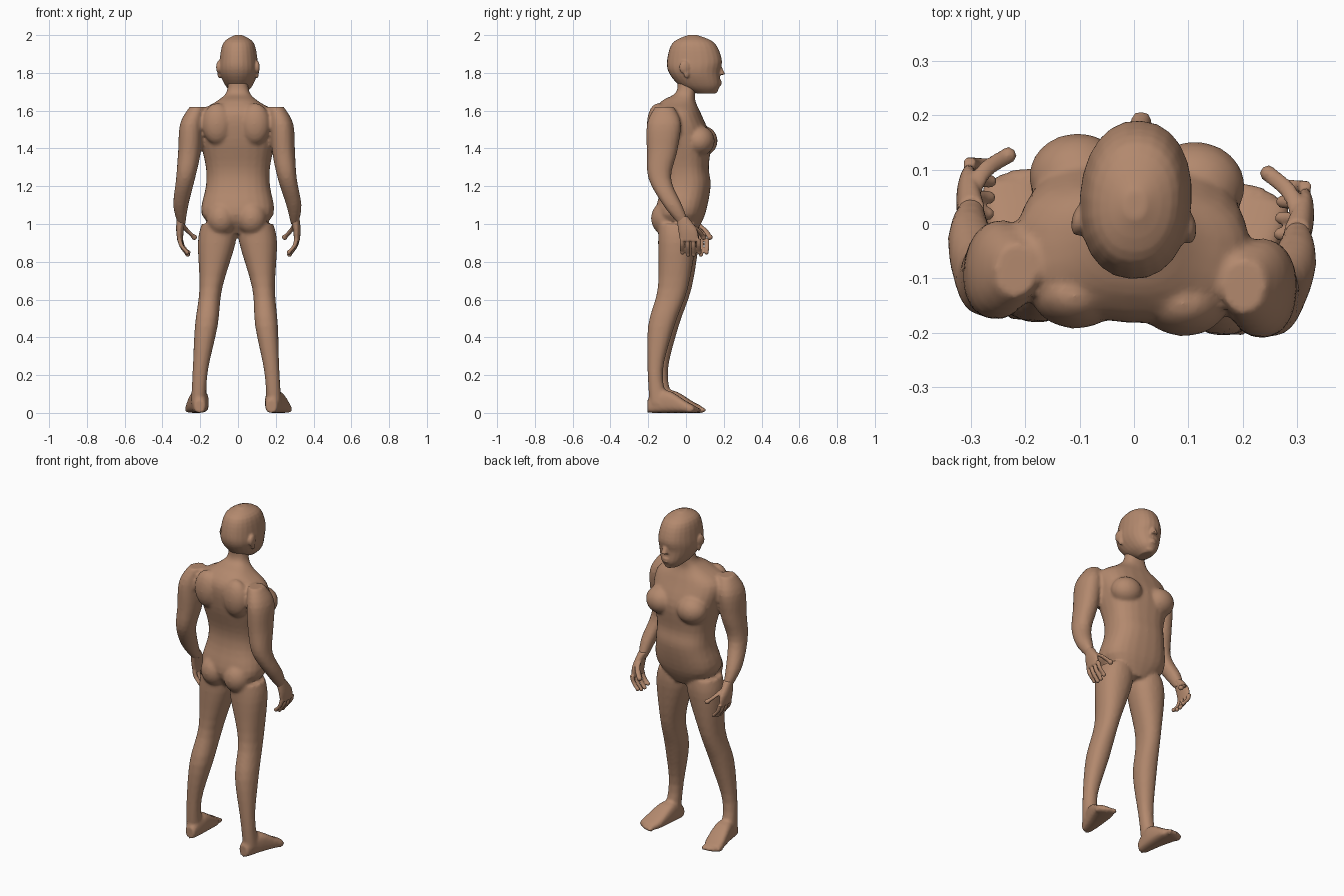
import bpy
import bmesh
from math import cos, sin, pi, copysign
from mathutils import Matrix, Vector

if "Cube" in bpy.data.objects:
    bpy.data.objects.remove(bpy.data.objects["Cube"])

skin = bpy.data.materials.new("warm brown skin")
skin.use_nodes = True
tone = (.45, .25, .155, 1)
skin.diffuse_color = tone
shader = skin.node_tree.nodes["Principled BSDF"]
shader.inputs["Base Color"].default_value = tone
shader.inputs["Roughness"].default_value = .8

SIDES = (1, -1)
TURN = -.07  # the figure stands turned slightly about z


def superellipse(value, power):
    return copysign(abs(value) ** (2 / power), value)


def spline(rings, steps=4):
    """Pass a smooth curve through the sections."""
    points = [Vector(ring) for ring in rings]
    padded = [points[0], *points, points[-1]]
    result = []
    for before, start, end, after in zip(padded, padded[1:], padded[2:], padded[3:]):
        for step in range(steps):
            t = step / steps
            leave, arrive = (end - before) / 2, (after - start) / 2
            gap = end - start
            result.append(start + t * leave
                          + t * t * (3 * gap - 2 * leave - arrive)
                          + t * t * t * (leave + arrive - 2 * gap))
    return result + [points[-1]]


def loft(bm, rings, side=1, power=2.2, upright=False, segments=24):
    """Skin a closed tube over sections of x, y, z, half width and half depth."""
    loops = []
    for x, y, z, width, depth in spline(rings):
        loop = []
        for i in range(segments):
            angle = 2 * pi * i / segments
            across = width * superellipse(cos(angle), power)
            along = depth * superellipse(sin(angle), power)
            offset = Vector((across, 0, along) if upright else (across, along, 0))
            point = Vector((x, y, z)) + offset
            point.x *= side
            loop.append(bm.verts.new(point))
        loops.append(loop)
    for lower, upper in zip(loops, loops[1:]):
        for i in range(segments):
            j = (i + 1) % segments
            bm.faces.new((lower[i], lower[j], upper[j], upper[i]))
    bm.faces.new(loops[0])
    bm.faces.new(loops[-1])


def blob(bm, centre, radii, side=1, tilt=0):
    """Add an ellipsoid, mirrored across the middle when side is negative."""
    x, y, z = centre
    matrix = (Matrix.Translation((x * side, y, z))
              @ Matrix.Rotation(tilt * side, 4, 'Z')
              @ Matrix.Diagonal((*radii, 1)))
    bmesh.ops.create_uvsphere(bm, u_segments=20, v_segments=12, radius=1, matrix=matrix)


def central(rows):
    """Turn height, back, front and half width into sections on the middle line."""
    return [(0, (back + front) / 2, height, width, (front - back) / 2)
            for height, back, front, width in rows]


def digit(bm, joints, radius, side):
    """Add a finger or thumb through its joints."""
    loft(bm, [(*joint, radius, radius) for joint in joints], side, segments=12)
    blob(bm, joints[-1], (radius, radius, radius), side)


def finish(bm, name, voxel, smoothing):
    """Fuse the overlapping forms into one smooth skin."""
    bmesh.ops.recalc_face_normals(bm, faces=bm.faces)
    mesh = bpy.data.meshes.new(name)
    bm.to_mesh(mesh)
    bm.free()
    mesh.materials.append(skin)
    mesh.shade_smooth()
    part = bpy.data.objects.new(name, mesh)
    bpy.context.collection.objects.link(part)
    part.rotation_euler.z = TURN
    fuse = part.modifiers.new("fuse", 'REMESH')
    fuse.mode = 'VOXEL'
    fuse.voxel_size = voxel
    fuse.use_smooth_shade = True
    relax = part.modifiers.new("relax", 'SMOOTH')
    relax.factor = .5
    relax.iterations = smoothing


# Torso and neck
body = bmesh.new()
loft(body, central([
    (.95, -.1, .05, .08), (1.05, -.16, .1, .19), (1.2, -.13, .13, .17),
    (1.3, -.13, .12, .17), (1.45, -.17, .13, .2), (1.58, -.18, .08, .21),
    (1.65, -.13, .05, .11), (1.7, -.05, .05, .06), (1.8, -.05, .06, .05)]), power=2.5)

for side in SIDES:
    # Chest, shoulder blades and buttocks
    blob(body, (.11, .08, 1.44), (.09, .08, .08), side, -.1)
    blob(body, (.1, -.14, 1.53), (.08, .06, .11), side)
    blob(body, (.08, -.1, 1.03), (.08, .08, .09), side)

    # Shoulder, upper arm and forearm
    loft(body, [
        (.21, -.1, 1.62, .04, .05), (.24, -.1, 1.53, .06, .09),
        (.25, -.11, 1.38, .06, .08), (.27, -.12, 1.24, .05, .06),
        (.3, -.05, 1.1, .04, .05), (.3, .01, 1, .02, .03)], side)

    # Thigh, knee, calf and ankle
    loft(body, [
        (.1, -.04, 1, .09, .1), (.11, -.04, .9, .1, .1),
        (.14, -.06, .66, .06, .08), (.16, -.12, .46, .06, .07),
        (.19, -.15, .22, .04, .04), (.2, -.13, .05, .04, .05)], side)

    # Foot, as upright sections resting on the floor from heel to ball
    foot = [(-.19, .19, .03, .07), (-.09, .2, .05, .12),
            (.02, .22, .06, .06), (.06, .23, .05, .04)]
    loft(body, [(x, y, top / 2, width, top / 2) for y, x, width, top in foot],
         side, power=3, upright=True)

    # Toes, falling back toward the outer edge
    for toe in range(5):
        blob(body, (.19 + .02 * toe, .07 - .002 * toe * toe, .016),
             (.014, .024, .016), side)
finish(body, "body", .01, 3)

# Skull and jaw
head = bmesh.new()
loft(head, central([
    (2, .01, .06, .02), (1.96, -.07, .15, .08), (1.87, -.1, .19, .1),
    (1.8, -.09, .18, .1), (1.73, -.03, .18, .07), (1.69, .06, .15, .03)]))

# Nose, lips and chin
loft(head, [(0, .17, 1.85, .01, .01), (0, .19, 1.79, .02, .02)])
for height in (1.74, 1.755):
    blob(head, (0, .17, height), (.026, .02, .008))
blob(head, (0, .15, 1.71), (.03, .02, .02))

for side in SIDES:
    # Eye, brow, ear and ear lobe
    blob(head, (.04, .16, 1.83), (.02, .015, .01), side)
    blob(head, (.04, .16, 1.855), (.03, .015, .008), side, -.3)
    blob(head, (.1, 0, 1.83), (.015, .03, .035), side, .15)
    blob(head, (.1, .01, 1.8), (.01, .015, .03), side, .15)
finish(head, "head", .006, 2)

for side, label in zip(SIDES, ("left", "right")):
    # Wrist and palm
    hand = bmesh.new()
    loft(hand, [(.3, 0, 1.04, .025, .03), (.31, .03, .97, .02, .05),
                (.31, .04, .91, .014, .05)], side)

    # Fingers curling inward, the middle ones longest
    for finger in range(4):
        y = .03 * finger
        length = .07 + .006 * finger * (3 - finger)
        knuckle = Vector((.31, y, .92))
        middle = knuckle - Vector((.01, 0, length / 2))
        tip = knuckle - Vector((.04, 0, length))
        digit(hand, [knuckle, middle, tip], .012, side)

    # Thumb reaching forward and inward
    digit(hand, [(.3, .04, 1), (.28, .08, .97), (.24, .11, .93)], .015, side)
    finish(hand, label + "_hand", .005, 1)
